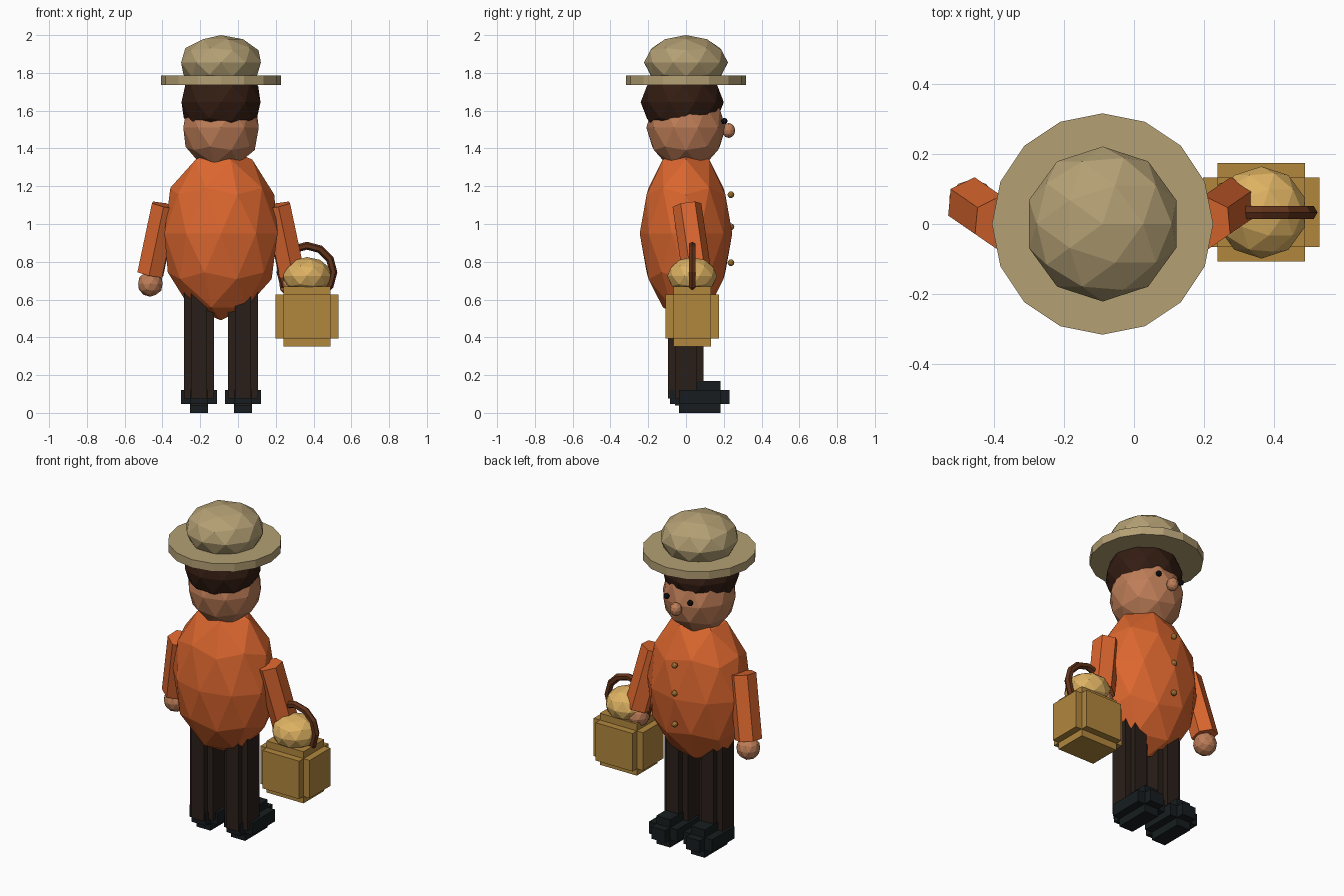
import bpy
from mathutils import Vector

if "Cube" in bpy.data.objects:
    bpy.data.objects.remove(bpy.data.objects["Cube"])

CX = -0.09  # the figure's own centre line


def mat(name, r, g, b):
    m = bpy.data.materials.new(name)
    m.diffuse_color = (*[(c / 255) ** 2.2 for c in (r, g, b)], 1)
    m.use_nodes = True
    m.node_tree.nodes["Principled BSDF"].inputs["Base Color"].default_value = m.diffuse_color
    return m


orange = mat("orange_cloth", 218, 102, 50)
felt = mat("hat_felt", 178, 158, 115)
skin = mat("skin", 188, 124, 88)
dark_hair = mat("dark_hair", 54, 34, 25)
trouser = mat("trouser_cloth", 46, 36, 31)
leather = mat("shoe_leather", 29, 34, 36)
wicker = mat("wicker", 176, 134, 64)
bread = mat("bread", 220, 176, 98)
wood = mat("handle_wood", 98, 54, 32)
brass = mat("brass", 165, 115, 55)
black = mat("black", 22, 22, 24)


def finish(name, m):
    ob = bpy.context.object
    ob.name = name
    ob.data.materials.append(m)
    return ob


def ball(name, m, loc, radii, sub=2):
    bpy.ops.mesh.primitive_ico_sphere_add(subdivisions=sub, radius=1, location=loc)
    bpy.context.object.scale = radii
    return finish(name, m)


def stepped_block(name, m, lo, hi, inset):
    """Three crossing boxes, each full length along one axis only."""
    lo, hi = Vector(lo), Vector(hi)
    parts = []
    for axis in range(3):
        size = hi - lo - Vector([0 if i == axis else 2 * inset for i in range(3)])
        bpy.ops.mesh.primitive_cube_add(size=1, location=(lo + hi) / 2)
        bpy.context.object.scale = size
        parts.append(bpy.context.object)
    for p in parts:
        p.select_set(True)
    bpy.ops.object.join()
    return finish(name, m)


# Torso and head
ball("torso", orange, (CX, 0, 0.95), (0.315, 0.245, 0.46))
ball("head", skin, (CX, 0, 1.51), (0.21, 0.21, 0.225))
ball("hair", dark_hair, (CX, -0.02, 1.645), (0.22, 0.22, 0.19))
ball("nose", skin, (CX, 0.226, 1.495), (0.035, 0.035, 0.04))

# Hat
bpy.ops.mesh.primitive_cylinder_add(vertices=16, radius=0.317, depth=0.05,
                                    location=(CX, 0, 1.76))
finish("hat_brim", felt)
ball("hat_crown", felt, (CX, 0, 1.855), (0.222, 0.222, 0.145))

# Coat buttons
for i, z in enumerate((1.155, 0.985, 0.795)):
    ball(f"button_{i + 1}", brass, (CX, 0.238, z), (0.018,) * 3)

# Mirrored parts
for side, s in (("left", -1), ("right", 1)):
    ball(f"{side}_eye", black, (CX + s * 0.08, 0.203, 1.545), (0.017,) * 3)

    top = Vector((CX + s * 0.297, 0.005, 1.10))
    end = Vector((CX + s * 0.374, 0.058, 0.735))
    d = top - end
    bpy.ops.mesh.primitive_cylinder_add(vertices=6, radius=0.077, depth=d.length,
                                        location=(top + end) / 2)
    bpy.context.object.rotation_euler = d.to_track_quat("Z", "Y").to_euler()
    finish(f"{side}_arm", orange)
    ball(f"{side}_hand", skin, (CX + s * 0.374, 0.06, 0.683), (0.068,) * 3)

    x = CX + s * 0.117
    stepped_block(f"{side}_leg", trouser, (x - 0.079, -0.095, 0.04),
                  (x + 0.079, 0.092, 0.72), 0.037)
    stepped_block(f"{side}_shoe", leather, (x - 0.095, -0.085, 0),
                  (x + 0.095, 0.23, 0.17), 0.048)

# Basket with contents and hoop handle
stepped_block("basket", wicker, (0.198, -0.108, 0.352), (0.532, 0.175, 0.668), 0.042)
ball("basket_contents", bread, (0.365, 0.033, 0.725), (0.132, 0.132, 0.1))
bpy.ops.mesh.primitive_torus_add(major_segments=12, minor_segments=6,
                                 major_radius=0.14, minor_radius=0.021,
                                 location=(0.365, 0.033, 0.745),
                                 rotation=(1.5708, 0, 0))
finish("basket_handle", wood)
